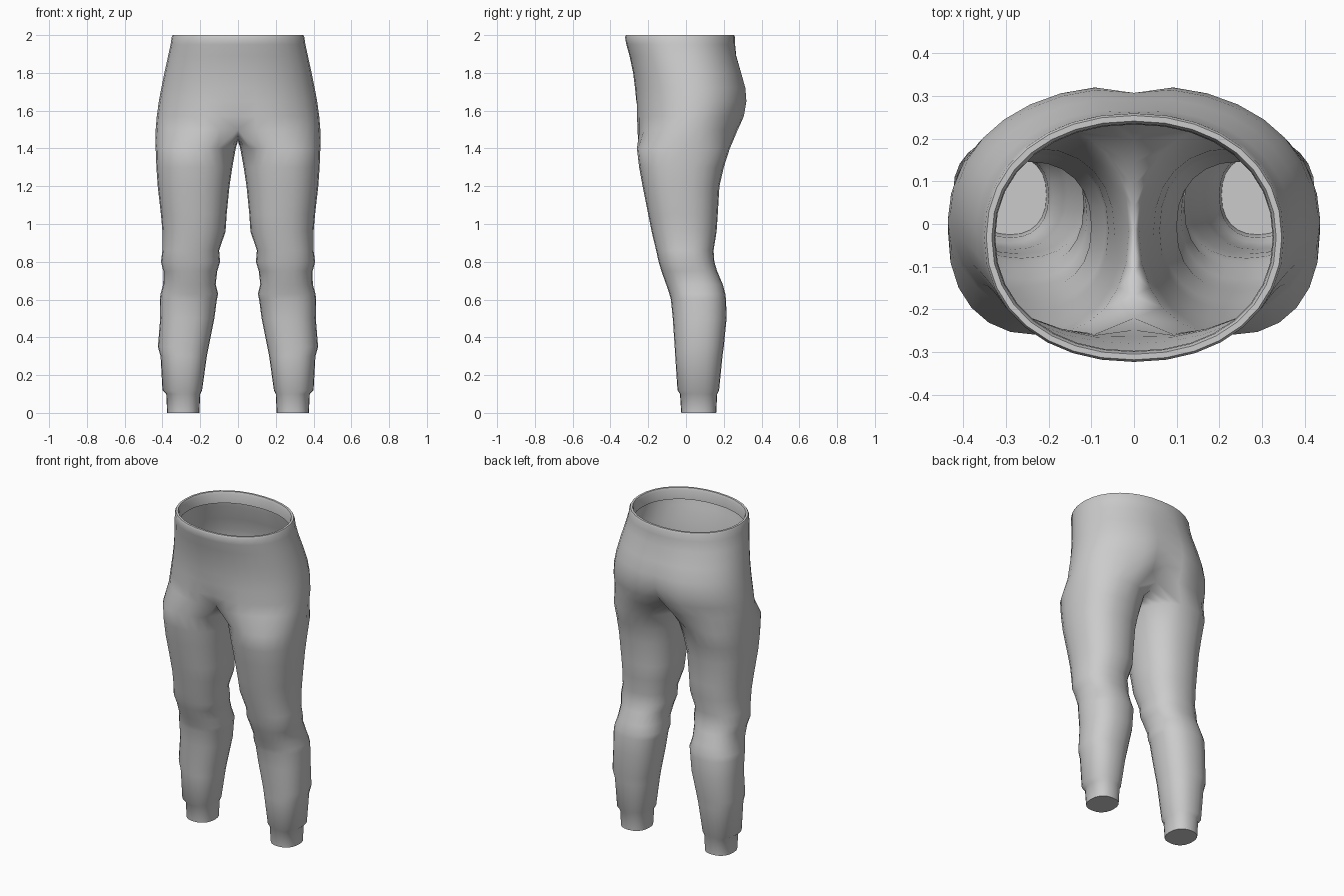
import bpy
import bmesh
import math

if "Cube" in bpy.data.objects:
    bpy.data.objects.remove(bpy.data.objects["Cube"], do_unlink=True)

SIDES = 24        # points round a leg
HALF = 16         # points 0..HALF run front centre, outer side, back centre

# Leg stations: height, inner x, outer x, front y, back y
LEG = [
    (0, .205, .375, -.025, .16),
    (.1, .2, .38, -.032, .165),
    (.12, .19, .4, -.045, .175),
    (.3, .165, .41, -.057, .193),
    (.35, .155, .424, -.06, .2),
    (.5, .125, .412, -.07, .215),
    (.6, .112, .414, -.08, .212),
    (.63, .105, .41, -.088, .208),
    (.68, .118, .396, -.105, .195),
    (.75, .11, .395, -.13, .165),
    (.8, .095, .408, -.145, .15),
    (.86, .1, .4, -.158, .146),
    (.96, .066, .4, -.182, .162),
    (1.05, .06, .408, -.2, .168),
    (1.2, .045, .425, -.23, .177),
    (1.3, .03, .432, -.248, .2),
    (1.4, .012, .436, -.26, .232),
]

# Hip stations: height, outer x, front y, back y, front dip, back dip
HIP = [
    (1.5, .436, -.265, .287, .045, .09),
    (1.57, .43, -.266, .315, .018, .04),
    (1.65, .419, -.266, .327, .003, .02),
    (1.72, .406, -.27, .321, 0, .014),
    (1.8, .39, -.28, .298, 0, .008),
    (1.89, .37, -.299, .27, 0, .004),
    (1.95, .357, -.316, .26, 0, 0),
    (1.99, .351, -.323, .259, 0, 0),
]


def rounded(angle, power):
    """Point on a slightly boxy unit circle."""
    c, s = math.cos(angle), math.sin(angle)
    return (math.copysign(abs(c) ** (2 / power), c),
            math.copysign(abs(s) ** (2 / power), s))


def leg_ring(bm, z, x_in, x_out, front, back):
    """Closed loop round one leg."""
    ring = []
    for i in range(SIDES):
        u, v = rounded(math.tau * (i - HALF / 2) / SIDES, 2.3)
        x = (x_in + x_out) / 2 + u * (x_out - x_in) / 2
        y = (front + back) / 2 + v * (back - front) / 2
        ring.append(bm.verts.new((x, y, z)))
    return ring


def hip_ring(bm, z, x_out, front, back, front_dip=0, back_dip=0):
    """Open half loop from front centre to back centre, dipped at the seam."""
    ring = []
    for i in range(HALF + 1):
        u, v = rounded(math.pi * (i / HALF - .5), 2.15)
        x = x_out * u if 0 < i < HALF else 0
        y = (front + back) / 2 + v * (back - front) / 2
        seam = math.exp(-(x / .06) ** 2)
        y += seam * (front_dip if v < 0 else -back_dip)
        ring.append(bm.verts.new((x, y, z)))
    return ring


def bridge(bm, low, high, closed):
    """Quads between two loops, facing outward."""
    count = len(low) if closed else len(low) - 1
    for i in range(count):
        j = (i + 1) % len(low)
        bm.faces.new((low[i], low[j], high[j], high[i]))


def crotch_seam(bm, front, back):
    """Saddle under the body, running from back centre to front centre."""
    steps = SIDES - HALF
    seam = []
    for k in range(1, steps):
        t = k / steps
        y = back.co.y + t * (front.co.y - back.co.y)
        sag = math.sin(math.pi * t) ** .7
        seam.append(bm.verts.new((0, y, front.co.z - .06 * sag)))
    return seam


def build_trousers():
    bm = bmesh.new()

    # Leg with closed ankle
    legs = [leg_ring(bm, *row) for row in LEG]
    bm.faces.new(legs[0][::-1])
    for low, high in zip(legs, legs[1:]):
        bridge(bm, low, high, True)

    # Hips and crotch
    hips = [hip_ring(bm, *row) for row in HIP]
    crotch = hips[0] + crotch_seam(bm, hips[0][0], hips[0][-1])
    bridge(bm, legs[-1], crotch, True)

    # Waistband rolled over to the inside
    z, x, front, back = HIP[-1][:4]
    for inset, height in ((.005, 2), (.018, 2), (.024, 1.985), (.026, 1.93)):
        hips.append(hip_ring(bm, height, x - inset, front + inset, back - inset))
    for low, high in zip(hips, hips[1:]):
        bridge(bm, low, high, False)

    mesh = bpy.data.meshes.new("trousers")
    bm.to_mesh(mesh)
    bm.free()
    obj = bpy.data.objects.new("trousers", mesh)
    bpy.context.collection.objects.link(obj)
    return obj


# Cloth colour
cloth = bpy.data.materials.new("grey_cloth")
cloth.use_nodes = True
colour = (.6, .6, .6, 1)
cloth.diffuse_color = colour
for node in cloth.node_tree.nodes:
    if node.type == "BSDF_PRINCIPLED":
        node.inputs["Base Color"].default_value = colour

trousers = build_trousers()
trousers.data.materials.append(cloth)

# Smooth cloth with crisp ankle edges
bpy.ops.object.select_all(action="DESELECT")
trousers.select_set(True)
bpy.context.view_layer.objects.active = trousers
bpy.ops.object.shade_smooth_by_angle(angle=math.radians(60))

# Other side of the body
mirror = trousers.modifiers.new("mirror", "MIRROR")
mirror.use_axis[0] = True
mirror.use_clip = True
mirror.merge_threshold = .0005
